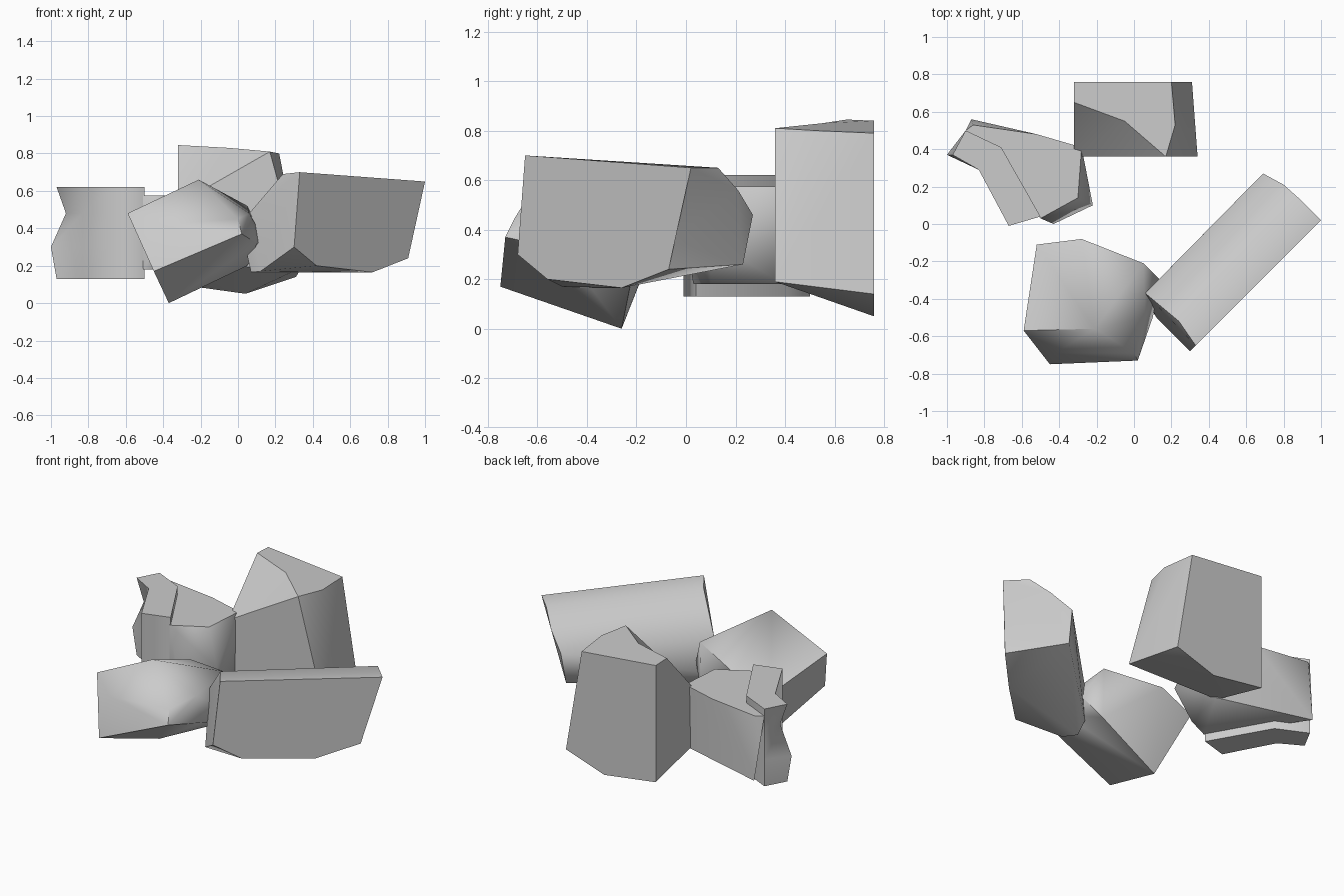
import bpy, bmesh, math
from mathutils import Vector

cube = bpy.data.objects.get("Cube")
if cube:
    bpy.data.objects.remove(cube, do_unlink=True)

# One plain stone colour
stone = bpy.data.materials.new("stone_grey")
stone.use_nodes = True
colour = (0.6, 0.6, 0.6, 1)
stone.diffuse_color = colour
stone.node_tree.nodes["Principled BSDF"].inputs["Base Color"].default_value = colour


def finish(name, bm, angle):
    """Turn a bmesh into a softly shaded stone object."""
    bmesh.ops.recalc_face_normals(bm, faces=bm.faces[:])
    mesh = bpy.data.meshes.new(name)
    bm.to_mesh(mesh)
    bm.free()
    mesh.materials.append(stone)
    obj = bpy.data.objects.new(name, mesh)
    bpy.context.scene.collection.objects.link(obj)
    bpy.ops.object.select_all(action="DESELECT")
    obj.select_set(True)
    bpy.context.view_layer.objects.active = obj
    bpy.ops.object.shade_smooth_by_angle(angle=math.radians(angle))
    return obj


def boulder(name, corners, angle=60, dent=None):
    """Chiselled rock: the hull around a few corners, the first one pushed in by dent."""
    bm = bmesh.new()
    verts = [bm.verts.new(corner) for corner in corners]
    hull = bmesh.ops.convex_hull(bm, input=verts)
    if dent:
        verts[0].co += Vector(dent)
    loose = {v for v in hull["geom_interior"] + hull["geom_unused"]
             if isinstance(v, bmesh.types.BMVert)}
    bmesh.ops.delete(bm, geom=list(loose), context="VERTS")
    bmesh.ops.dissolve_limit(bm, angle_limit=math.radians(3),
                             verts=bm.verts[:], edges=bm.edges[:])
    return finish(name, bm, angle)


def layered(name, outline, layers, angle):
    """Upright slab: an outline repeated at each height, its tip shifted."""
    bm = bmesh.new()
    rings = [[bm.verts.new((x + (shift if i == 0 else 0), y, z))
              for i, (x, y) in enumerate(outline)] for z, shift in layers]
    for low, high in zip(rings, rings[1:]):
        for i in range(len(outline)):
            j = (i + 1) % len(outline)
            bm.faces.new((low[i], low[j], high[j], high[i]))
    bm.faces.new(rings[0])
    bm.faces.new(rings[-1])
    return finish(name, bm, angle)


# Tall block at the back, cut away at its front corner
boulder("tall_back_rock", [
    (-.05, .48, .835),
    (-.32, .76, .84), (.2, .76, .79), (.31, .76, .14), (.04, .76, .05), (-.32, .76, .1),
    (-.32, .65, .845), (.22, .53, .8), (.17, .36, .81),
    (-.32, .36, .53), (-.32, .36, .2), (.04, .36, .19), (.34, .36, .19),
], angle=49, dent=(0, .07, -.005))

# Long slab lying diagonally, with a rounded back shoulder
boulder("long_diagonal_rock", [
    (.95, -.03, .36),
    (.33, -.65, .7), (.24, -.52, .69), (.06, -.37, .48), (.05, -.38, .25),
    (.07, -.42, .165), (.12, -.5, .17), (.3, -.68, .3), (.42, -.56, .2),
    (.72, -.26, .165), (.91, -.07, .24), (1, .02, .65),
    (.89, .13, .65), (.8, .21, .56), (.69, .27, .46), (.68, .23, .26),
], dent=(-.03, -.03, 0))

# Tilted boulder at the front, resting on one corner
boulder("tilted_front_rock", [
    (-.59, -.57, .48), (-.21, -.56, .66), (.05, -.21, .52), (.06, -.5, .48),
    (-.45, -.75, .17), (-.42, -.69, .42), (0, -.69, .45), (.02, -.73, .37),
    (-.37, -.26, 0), (-.52, -.11, .38), (-.28, -.08, .46), (.14, -.3, .34),
    (.05, -.22, .2), (.1, -.5, .32),
])

# Side rock: main mass and a taller slab along its outer edge
boulder("side_rock", [
    (-.5, .03, .575), (-.3, .14, .575), (-.28, .41, .575), (-.52, .48, .575),
    (-.86, .53, .575), (-.9, .5, .575), (-.22, .1, .35), (-.43, 0, .35),
    (-.5, .03, .18), (-.35, .1, .18), (-.28, .4, .18), (-.87, .56, .18),
])
layered("side_rock_outer_slab",
        [(-1, .37), (-.83, .29), (-.67, -.01), (-.5, .04), (-.71, .41), (-.9, .5)],
        [(.13, .03), (.3, 0), (.48, .08), (.62, .03)], angle=80)
